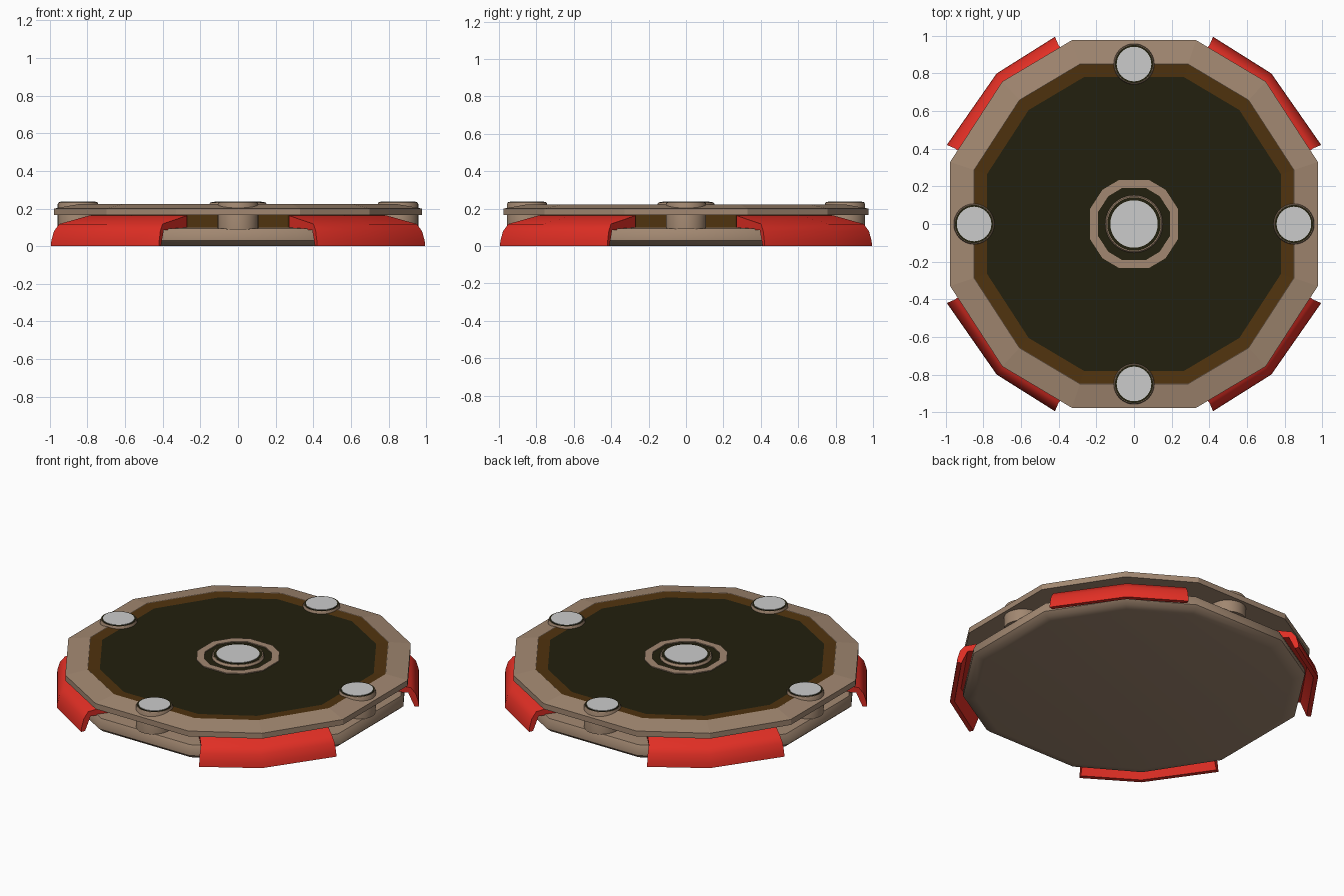
import bpy, math

if "Cube" in bpy.data.objects:
    bpy.data.objects.remove(bpy.data.objects["Cube"])

def mat(name, r, g, b):
    m = bpy.data.materials.new(name)
    m.diffuse_color = (r, g, b, 1)
    m.use_nodes = True
    m.node_tree.nodes["Principled BSDF"].inputs["Base Color"].default_value = m.diffuse_color
    return m

TAN = mat("tan", 0.36, 0.245, 0.165)
BROWN = mat("brown", 0.08, 0.033, 0.0045)
DARK = mat("dark olive", 0.016, 0.0144, 0.0044)
RED = mat("red", 0.76, 0.028, 0.018)
WHITE = mat("light grey", 0.60, 0.60, 0.60)

# twelve-sided plan outline, counter-clockwise
QUAD = [(0.977, 0.33), (0.70, 0.757), (0.33, 0.977)]
OUTLINE = (QUAD + [(-x, y) for x, y in reversed(QUAD)]
           + [(-x, -y) for x, y in QUAD] + [(x, -y) for x, y in reversed(QUAD)])

def make(name, verts, faces, material, smooth=None):
    me = bpy.data.meshes.new(name)
    me.from_pydata(verts, [], faces)
    me.materials.append(material)
    ob = bpy.data.objects.new(name, me)
    bpy.context.collection.objects.link(ob)
    bpy.context.view_layer.objects.active = ob
    ob.select_set(True)
    bpy.ops.object.mode_set(mode='EDIT')
    bpy.ops.mesh.select_all(action='SELECT')
    bpy.ops.mesh.normals_make_consistent(inside=False)
    bpy.ops.object.mode_set(mode='OBJECT')
    if smooth:
        bpy.ops.object.shade_smooth_by_angle(angle=math.radians(smooth))
    ob.select_set(False)
    return ob

def loft(name, plan, profile, material, closed=False, smooth=None, centre=(0, 0)):
    """Stack scaled copies of a plan; profile is (scale, z). closed makes a ring."""
    n, k = len(plan), len(profile)
    verts = [(centre[0] + x * s, centre[1] + y * s, z) for s, z in profile for x, y in plan]
    faces = []
    for j in range(k if closed else k - 1):
        a, b = j * n, ((j + 1) % k) * n
        faces += [(a + i, a + (i + 1) % n, b + (i + 1) % n, b + i) for i in range(n)]
    if not closed:
        faces += [tuple(range(n))[::-1], tuple(range((k - 1) * n, k * n))]
    return make(name, verts, faces, material, smooth)

CIRCLE = [(math.cos(i * math.tau / 40), math.sin(i * math.tau / 40)) for i in range(40)]

# lower body with rounded underside
loft("lower_body", OUTLINE, [(0.90, 0), (0.95, 0.008), (0.975, 0.03), (0.975, 0.06),
                             (0.96, 0.093), (0.80, 0.10)], TAN, smooth=35)

# recessed brown core and its visible rim, dark face on top
loft("brown_core", OUTLINE, [(0.80, 0.09), (0.80, 0.17), (0.80, 0.213)], BROWN)
loft("brown_rim", OUTLINE, [(0.87, 0.17), (0.87, 0.222), (0.80, 0.217), (0.79, 0.17)],
     BROWN, closed=True)
loft("dark_face", OUTLINE, [(0.80, 0.212), (0.80, 0.217)], DARK)

# upper ring, its top rising gently inward
loft("upper_ring", OUTLINE, [(1, 0.165), (1, 0.20), (0.87, 0.223), (0.79, 0.165)],
     TAN, closed=True)

# centre ring and button
loft("centre_ring", OUTLINE, [(0.24, 0.21), (0.24, 0.223), (0.195, 0.223), (0.195, 0.21)],
     TAN, closed=True)

def button(name, x, y, r, z0, white, dark):
    loft(name + "_post", CIRCLE, [(r, z0), (r, 0.224), (r * 0.96, 0.233)], TAN,
         smooth=30, centre=(x, y))
    loft(name + "_dark_edge", CIRCLE, [(dark, 0.23), (dark, 0.2345)], DARK, centre=(x, y))
    loft(name + "_cap", CIRCLE, [(white, 0.231), (white, 0.237)], WHITE, centre=(x, y))

button("centre_button", 0, 0, 0.153, 0.21, 0.126, 0.142)
for name, x, y in (("right", 0.85, 0), ("back", 0, 0.85), ("left", -0.85, 0), ("front", 0, -0.85)):
    button(name + "_button", x, y, 0.108, 0.09, 0.092, 0.101)

# red corner guards: a wall that folds inward beneath the upper ring
OUTER = [(0.995, 0.42), (0.73, 0.80), (0.42, 0.995)]
INNER = [(0.79, 0.27), (0.565, 0.612), (0.27, 0.79)]

def guard(name, sx, sy):
    rows = [(OUTER, 1.0, 0), (OUTER, 0.997, 0.03), (OUTER, 0.983, 0.08),
            (OUTER, 0.955, 0.118), (INNER, 1.0, 0.163), (INNER, 1.0, 0.095),
            (OUTER, 0.94, 0.085), (OUTER, 0.975, 0.0)]
    k = len(rows)
    verts = [(sx * x * s, sy * y * s, z) for plan, s, z in rows for x, y in plan]
    faces = [(j * 3 + i, j * 3 + i + 1, (j + 1) % k * 3 + i + 1, (j + 1) % k * 3 + i)
             for j in range(k) for i in range(2)]
    faces += [tuple(j * 3 for j in range(k)), tuple(j * 3 + 2 for j in range(k))]
    make(name, verts, faces, RED, smooth=40)

for fy, sy in (("front", -1), ("back", 1)):
    for fx, sx in (("left", -1), ("right", 1)):
        guard(f"{fy}_{fx}_guard", sx, sy)
